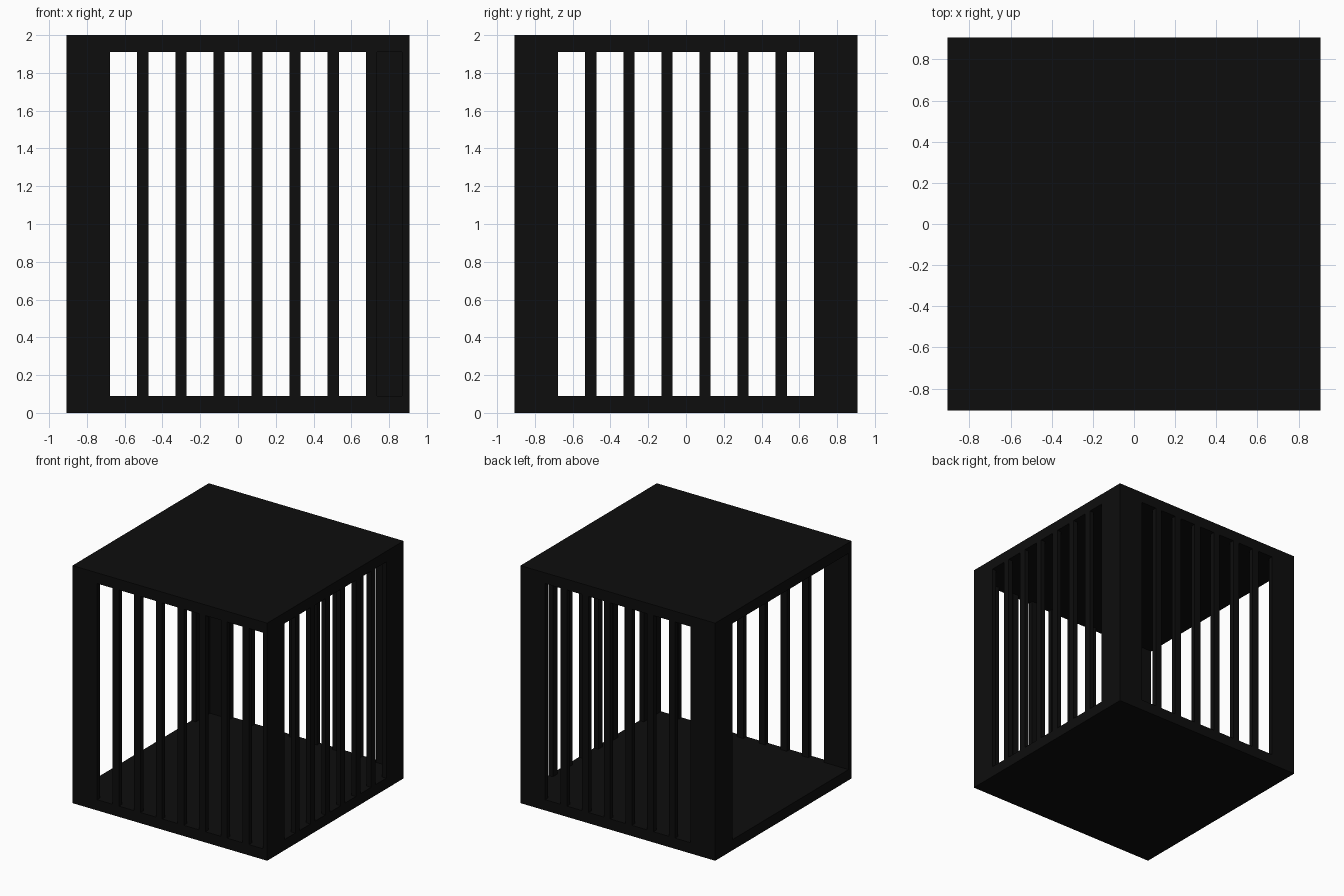
import bpy

if "Cube" in bpy.data.objects:
    bpy.data.objects.remove(bpy.data.objects["Cube"])

H = 0.907       # half width of the cage
T = 0.04        # wall thickness
Z0, Z1 = 0.09, 1.91
EDGE = 0.677    # where the solid corner plates end
STEP = 0.2016   # bar spacing
BAR = 0.059     # bar width

black = bpy.data.materials.new("black_metal")
black.diffuse_color = (0.004, 0.004, 0.004, 1)
black.use_nodes = True
black.node_tree.nodes["Principled BSDF"].inputs["Base Color"].default_value = black.diffuse_color


def box(name, x0, x1, y0, y1, z0, z1):
    bpy.ops.mesh.primitive_cube_add(
        size=1, location=((x0 + x1) / 2, (y0 + y1) / 2, (z0 + z1) / 2))
    ob = bpy.context.object
    ob.name = name
    ob.scale = (x1 - x0, y1 - y0, z1 - z0)
    bpy.ops.object.transform_apply(location=False, rotation=False, scale=True)
    ob.data.materials.append(black)
    return ob


def upright(side, name, a, b):
    """Vertical piece in a wall, spanning a..b along that wall."""
    if side in ("front", "back"):
        y = (-H, -H + T) if side == "front" else (H - T, H)
        box(f"{side}_{name}", a, b, *y, Z0, Z1)
    else:
        x = (-H, -H + T) if side == "left" else (H - T, H)
        box(f"{side}_{name}", *x, a, b, Z0, Z1)


# floor and roof slabs
box("floor", -H, H, -H, H, 0, Z0)
box("roof", -H, H, -H, H, Z1, 2)

# barred walls; the left side is the open doorway
for side in ("front", "back", "right"):
    for i in range(6):
        c = (i - 2.5) * STEP
        upright(side, "bar", c - BAR / 2, c + BAR / 2)

# solid corner plates
upright("front", "corner_plate", -H, -EDGE)
upright("back", "corner_plate", -H, -EDGE)
upright("back", "corner_plate", EDGE, H - T)
upright("right", "corner_plate", -H, -EDGE)
upright("right", "corner_plate", EDGE, H)
upright("left", "corner_plate", EDGE, H - T)

# extra front bar beside the narrow gap at the right corner
upright("front", "end_bar", EDGE, EDGE + BAR)
